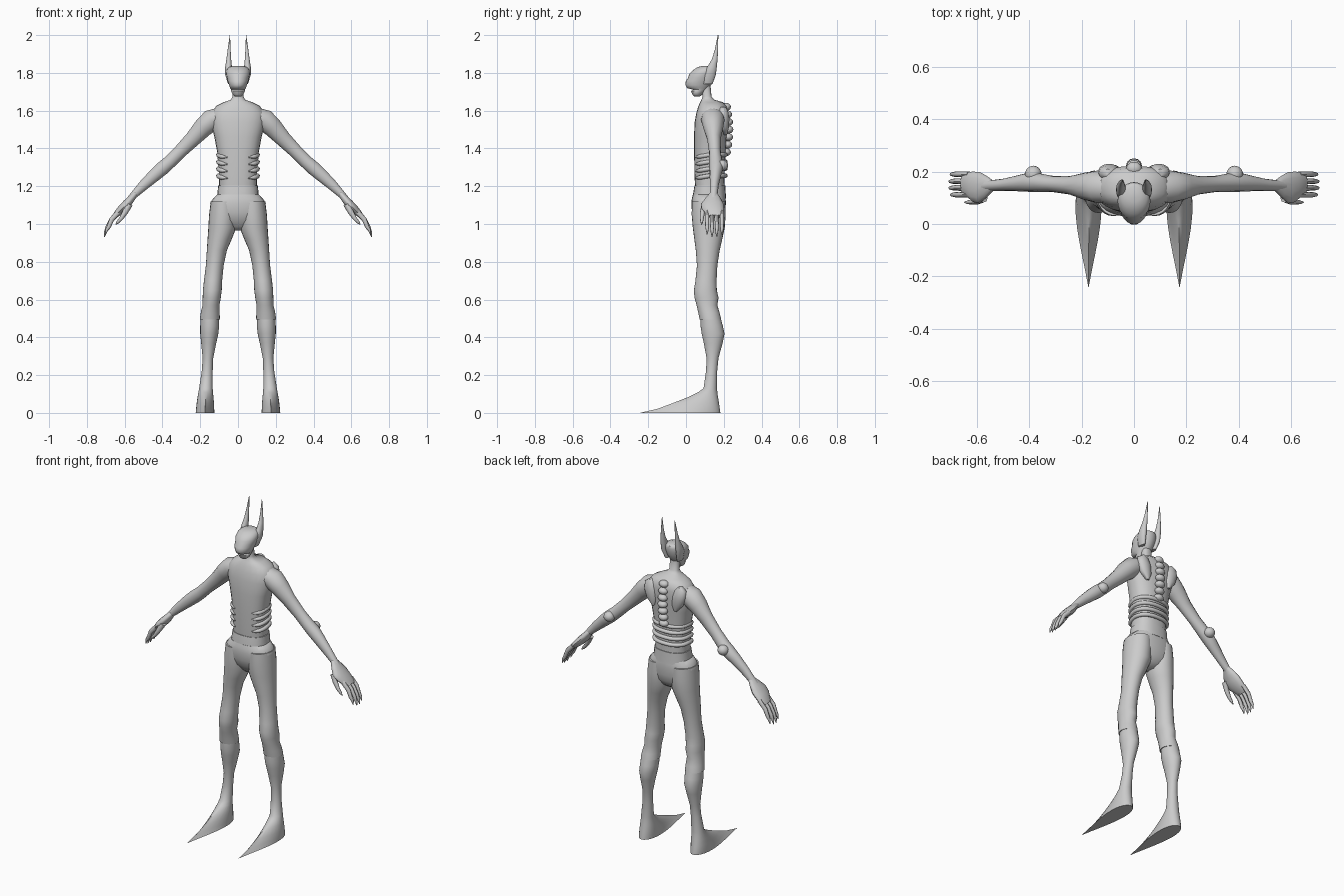
import bpy, math
from mathutils import Vector

N = 24


def sup(t, p):
    """Point on a unit superellipse."""
    c, s = math.cos(t), math.sin(t)
    return (math.copysign(abs(c) ** (2 / p), c), math.copysign(abs(s) ** (2 / p), s))


def skin(name, rings, mirror):
    """Bridge rings of points into a closed, smooth mesh."""
    n = len(rings[0])
    verts = [p for r in rings for p in r]
    faces = [(i * n + j, i * n + (j + 1) % n, (i + 1) * n + (j + 1) % n, (i + 1) * n + j)
             for i in range(len(rings) - 1) for j in range(n)]
    faces += [tuple(range(n))[::-1], tuple(range(len(verts) - n, len(verts)))]
    me = bpy.data.meshes.new(name)
    me.from_pydata(verts, [], faces)
    ob = bpy.data.objects.new(name, me)
    bpy.context.collection.objects.link(ob)
    if mirror:
        ob.modifiers.new("mirror", 'MIRROR').use_clip = False
    bpy.ops.object.select_all(action='DESELECT')
    ob.select_set(True)
    bpy.context.view_layer.objects.active = ob
    bpy.ops.object.shade_smooth_by_angle(angle=math.radians(50))
    return ob


def stack(name, rows, p=2.0, mirror=False):
    """Horizontal slices: z, x centre, half width, front y, back y, (front taper)."""
    rings = []
    for z, cx, hx, y0, y1, *k in rows:
        k = k[0] if k else 1.0
        ring = []
        for j in range(N):
            c, s = sup(2 * math.pi * j / N, p)
            ring.append((cx + hx * c, y0 + (y1 - y0) * max(0, (1 + s) / 2) ** k, z))
        rings.append(ring)
    return skin(name, rings, mirror)


def limb(name, rows, n=14):
    """Slices across a path: x, y, z, half size in y, half thickness."""
    pts = [Vector(r[:3]) for r in rows]
    rings = []
    for i, (p, r) in enumerate(zip(pts, rows)):
        t = pts[min(i + 1, len(pts) - 1)] - pts[max(i - 1, 0)]
        side = Vector((0, 1, 0))
        up = t.cross(side).normalized()
        rings.append([p + side * r[3] * math.cos(a) + up * r[4] * math.sin(a)
                      for a in (2 * math.pi * j / n for j in range(n))])
    return skin(name, rings, True)


# torso and neck
stack("torso", [
    (1.18, 0, .100, .05, .205), (1.25, 0, .100, .045, .203), (1.38, 0, .110, .043, .21),
    (1.46, 0, .125, .042, .215), (1.54, 0, .145, .046, .222), (1.59, 0, .142, .055, .222),
    (1.625, 0, .115, .066, .215), (1.645, 0, .075, .075, .195), (1.658, 0, .038, .082, .15),
    (1.675, 0, .029, .088, .135), (1.73, 0, .028, .075, .13)], 2.4)

# ribs wrapping from the front flank to the back
for i in range(4):
    cu = bpy.data.curves.new("rib", 'CURVE')
    cu.dimensions = '3D'
    cu.bevel_depth = .012
    cu.bevel_resolution = 2
    cu.use_fill_caps = True
    sp = cu.splines.new('POLY')
    sp.points.add(19)
    for j, pt in enumerate(sp.points):
        a = math.radians(-62 + 152 * j / 19)
        c, s = sup(a, 2.4)
        pt.co = (.104 * c, .126 + .083 * s, 1.25 + .037 * i - .015 * (s < 0) * -s + .006, 1)
        pt.radius = min(1, .25 + j * .25)
    ob = bpy.data.objects.new("rib", cu)
    bpy.context.collection.objects.link(ob)
    bpy.ops.object.select_all(action='DESELECT')
    ob.select_set(True)
    bpy.context.view_layer.objects.active = ob
    bpy.ops.object.convert(target='MESH')
    bpy.context.object.modifiers.new("mirror", 'MIRROR')
    bpy.ops.object.shade_smooth()

# spine knobs
for i in range(7):
    z = 1.38 + i * .04
    y = .212 + .013 * math.sin(math.pi * i / 6)
    bpy.ops.mesh.primitive_uv_sphere_add(segments=12, ring_count=8, location=(0, y, z))
    ob = bpy.context.object
    ob.name = "spine_knob"
    ob.scale = (.03, .026, .021)
    bpy.ops.object.shade_smooth()

# shoulder blades
blade = stack("shoulder_blade", [
    (1.47, .075, .008, .195, .217), (1.51, .085, .035, .18, .227), (1.56, .095, .042, .17, .23),
    (1.60, .10, .035, .17, .222), (1.62, .10, .01, .18, .21)], mirror=True)

# head with a notched mouth
stack("head", [
    (1.676, 0, .018, .042, .075), (1.685, 0, .028, .034, .085), (1.703, 0, .036, .027, .105),
    (1.711, 0, .036, .038, .112), (1.719, 0, .042, .006, .12), (1.735, 0, .047, -.003, .133),
    (1.757, 0, .055, -.001, .146), (1.775, 0, .058, .012, .153), (1.795, 0, .063, .017, .158),
    (1.815, 0, .060, .038, .16), (1.829, 0, .050, .058, .158), (1.837, 0, .028, .085, .145)])
# pointed ears
stack("ear", [
    (1.74, .040, .012, .09, .14), (1.79, .050, .018, .095, .158), (1.83, .050, .018, .112, .163),
    (1.87, .049, .013, .136, .167), (1.92, .047, .008, .152, .170), (2.0, .043, .001, .168, .171)],
    mirror=True)

# waistband and hips
stack("waistband", [(1.135, 0, .112, .035, .212), (1.15, 0, .110, .036, .211),
                    (1.205, 0, .105, .045, .208)], 2.4)
stack("hips", [
    (.965, 0, .03, .09, .15), (.985, 0, .08, .07, .18), (1.02, 0, .125, .045, .20),
    (1.06, 0, .143, .032, .208), (1.11, 0, .147, .028, .211), (1.135, 0, .132, .031, .210),
    (1.155, 0, .112, .036, .208)], 2.4)

# trouser legs
stack("trouser_leg", [
    (1.12, .076, .068, .032, .208), (1.05, .079, .074, .03, .21), (.98, .083, .074, .036, .205),
    (.92, .097, .064, .044, .192), (.86, .112, .053, .052, .178), (.78, .123, .047, .058, .166),
    (.70, .132, .048, .05, .162), (.65, .136, .050, .042, .163), (.61, .139, .048, .045, .172),
    (.57, .143, .045, .056, .166), (.53, .147, .050, .065, .178), (.495, .149, .053, .072, .186)],
    mirror=True)
# shins running down into long pointed shoes
stack("shin_and_shoe", [
    (.51, .149, .048, .078, .182), (.46, .150, .050, .077, .195), (.42, .152, .048, .083, .204),
    (.37, .155, .040, .094, .194), (.29, .159, .028, .109, .172), (.22, .163, .029, .106, .165),
    (.13, .170, .036, .093, .164), (.11, .171, .038, .065, .166, .85), (.085, .172, .042, .015, .169, .65),
    (.05, .173, .046, -.075, .175, .52), (.022, .174, .048, -.15, .179, .46),
    (.008, .174, .049, -.21, .181, .45), (0, .174, .050, -.245, .182, .45)], mirror=True)

# arms
limb("arm", [
    (.09, .14, 1.575, .058, .045), (.14, .142, 1.55, .062, .06), (.185, .144, 1.51, .053, .053),
    (.24, .148, 1.45, .036, .043), (.31, .153, 1.38, .031, .036), (.36, .158, 1.33, .035, .036),
    (.40, .160, 1.295, .037, .038), (.44, .156, 1.26, .031, .035), (.50, .15, 1.205, .023, .028),
    (.55, .147, 1.155, .020, .020), (.575, .145, 1.13, .022, .016)])
# elbow points
bpy.ops.mesh.primitive_uv_sphere_add(segments=14, ring_count=10, location=(.385, .19, 1.31))
elbow = bpy.context.object
elbow.name = "elbow"
elbow.scale = (.032, .033, .03)
bpy.ops.object.transform_apply(location=True, rotation=False, scale=True)
elbow.modifiers.new("mirror", 'MIRROR')
bpy.ops.object.shade_smooth()

# hands
limb("palm", [
    (.54, .147, 1.165, .018, .016), (.565, .143, 1.135, .042, .02), (.59, .139, 1.105, .06, .024),
    (.615, .142, 1.08, .058, .023), (.64, .152, 1.055, .047, .018), (.655, .154, 1.04, .04, .012)])
for y, d in ((.112, .012), (.138, 0), (.163, 0), (.19, .01)):
    limb("finger", [
        (.63, y, 1.065, .011, .014), (.668, y, 1.025, .011, .013), (.69 - d / 2, y, .985, .010, .011),
        (.702 - d / 2, y, .955 + d, .007, .008), (.707 - d / 2, y, .932 + d, .002, .002)], 8)
limb("thumb", [
    (.575, .10, 1.105, .018, .018), (.596, .088, 1.065, .013, .015), (.618, .084, 1.03, .010, .011),
    (.636, .083, 1.01, .007, .008), (.648, .083, .997, .002, .002)], 8)
